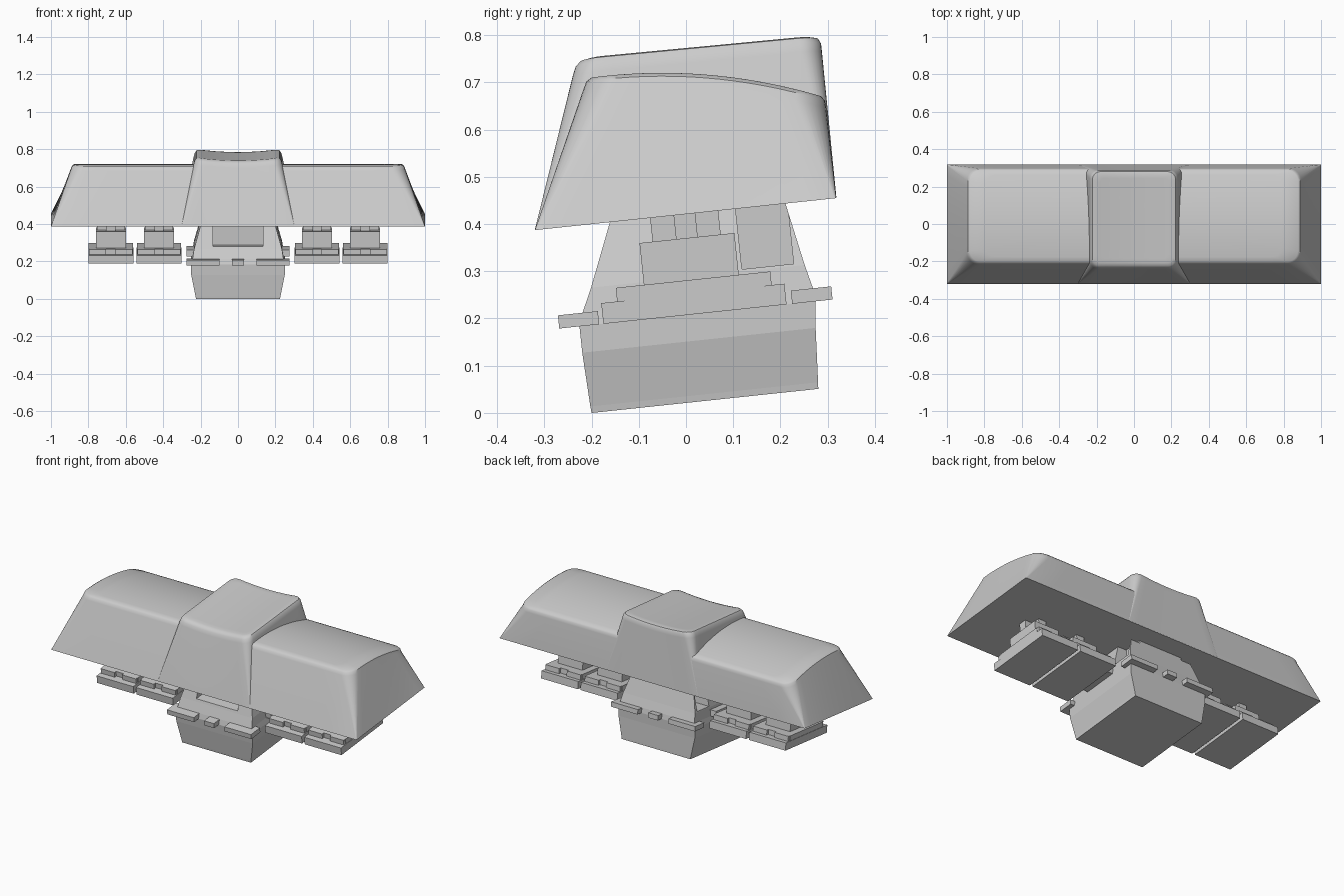
import bpy, bmesh, math
from mathutils import Matrix

if "Cube" in bpy.data.objects:
    bpy.data.objects.remove(bpy.data.objects["Cube"])

TILT = Matrix.Rotation(math.radians(6.06), 4, 'X')


def make(name, bm, angle=None):
    bmesh.ops.recalc_face_normals(bm, faces=bm.faces)
    me = bpy.data.meshes.new(name)
    bm.to_mesh(me)
    bm.free()
    ob = bpy.data.objects.new(name, me)
    bpy.context.collection.objects.link(ob)
    bpy.context.view_layer.objects.active = ob
    if angle:
        bpy.ops.object.select_all(action='DESELECT')
        ob.select_set(True)
        bpy.ops.object.shade_smooth_by_angle(angle=math.radians(angle))
    return ob


def bridge(bm, a, b):
    n = len(a)
    for i in range(n):
        bm.faces.new((a[i], a[(i + 1) % n], b[(i + 1) % n], b[i]))


def tilted_loft(name, sections):
    """Stack of rectangles (half width, front, back, height) in the tilted frame."""
    bm = bmesh.new()
    rings = []
    for hx, f, b, w in sections:
        rings.append([bm.verts.new(p) for p in
                      ((-hx, f, w), (hx, f, w), (hx, b, w), (-hx, b, w))])
    for a, b in zip(rings, rings[1:]):
        bridge(bm, a, b)
    bm.faces.new(rings[0])
    bm.faces.new(rings[-1])
    bm.transform(TILT)
    return make(name, bm)


def box(name, x0, x1, u0, u1, w0, w1):
    h, cx = (x1 - x0) / 2, (x0 + x1) / 2
    ob = tilted_loft(name, [(h, u0, u1, w0), (h, u0, u1, w1)])
    ob.location.x = cx
    return ob


def cut(ob, cutter):
    cutter.hide_render = True
    cutter.hide_viewport = True
    m = ob.modifiers.new("cut", 'BOOLEAN')
    m.operation = 'DIFFERENCE'
    m.solver = 'EXACT'
    m.object = cutter


def rounded_ring(hx, y0, y1, r, zf):
    """Rounded rectangle whose height follows zf(x, y)."""
    pts, arc, edge = [], 7, 12
    centres = [(hx - r, y0 + r, -90), (hx - r, y1 - r, 0),
               (-hx + r, y1 - r, 90), (-hx + r, y0 + r, 180)]
    corners = []
    for cx, cy, a0 in centres:
        angs = [math.radians(a0 + 90 * i / arc) for i in range(arc + 1)]
        corners.append([(cx + r * math.cos(a), cy + r * math.sin(a)) for a in angs])
    for k in range(4):
        pts += corners[k]
        (ax, ay), (bx, by) = corners[k][-1], corners[(k + 1) % 4][0]
        pts += [(ax + (bx - ax) * i / edge, ay + (by - ay) * i / edge)
                for i in range(1, edge)]
    return [(x, y, zf(x, y)) for x, y in pts]


def cap(name, rings, top):
    """Tapered shell closed below and covered by a curved top surface."""
    bm = bmesh.new()
    loops = [rounded_ring(*r) for r in rings]
    last = loops[-1]
    yc = (rings[-1][1] + rings[-1][2]) / 2
    for i in range(1, 10):
        t = 1 - i / 10
        pts = [(x * t, yc + (y - yc) * t) for x, y, _ in last]
        loops.append([(x, y, top(x, y)) for x, y in pts])
    vs = [[bm.verts.new(p) for p in lp] for lp in loops]
    for a, b in zip(vs, vs[1:]):
        bridge(bm, a, b)
    bm.faces.new(vs[0])
    c = bm.verts.new((0, yc, top(0, yc)))
    for i, v in enumerate(vs[-1]):
        bm.faces.new((v, vs[-1][(i + 1) % len(last)], c))
    return make(name, bm, 35)


def skirt(x, y):
    return 0.421 + 0.1062 * y


def bar_top(x, y):
    return 0.72 - 0.052 * ((y + 0.05) / 0.345) ** 2


def raised_top(x, y):
    return 0.753 + 0.095 * (y + 0.21) - 0.014 * (1 - (x / 0.21) ** 2)


# long convex bar
cap("bar_cap", [
    (1.0, -0.32, 0.318, 0.003, skirt),
    (0.893, -0.217, 0.297, 0.065, lambda x, y: bar_top(x, y) - 0.022),
    (0.887, -0.211, 0.294, 0.062, lambda x, y: bar_top(x, y) - 0.007),
    (0.876, -0.2, 0.286, 0.055, bar_top)], bar_top)

# raised centre with a dished top
cap("raised_cap", [
    (0.302, -0.32, 0.3185, 0.003, lambda x, y: skirt(x, y) + 0.001),
    (0.236, -0.24, 0.288, 0.045, lambda x, y: raised_top(x, y) - 0.035),
    (0.23, -0.234, 0.286, 0.045, lambda x, y: raised_top(x, y) - 0.015),
    (0.222, -0.224, 0.28, 0.042, lambda x, y: raised_top(x, y) - 0.004),
    (0.208, -0.208, 0.268, 0.035, raised_top)], raised_top)

# switch housing
tilted_loft("lower_housing", [
    (0.225, -0.199, 0.284, 0.021), (0.227, -0.2, 0.285, 0.035),
    (0.25, -0.205, 0.292, 0.15), (0.25, -0.205, 0.298, 0.206)])
upper = tilted_loft("upper_housing", [
    (0.25, -0.205, 0.298, 0.206), (0.243, -0.195, 0.295, 0.235),
    (0.235, -0.172, 0.283, 0.285), (0.195, -0.115, 0.255, 0.425)])

# front window and rear corner notches
cut(upper, box("window_cutter", -0.135, 0.135, -0.3, -0.11, 0.30, 0.41))
for s in (-1, 1):
    x = sorted((s * 0.14, s * 0.4))
    cut(upper, box("notch_cutter", x[0], x[1], 0.15, 0.26, 0.29, 0.5))

# mounting flange pieces, front and back
for u0, u1, side in ((-0.248, -0.163, "front"), (0.248, 0.334, "back")):
    for x0, x1 in ((-0.275, -0.1), (-0.032, 0.032), (0.1, 0.275)):
        box(side + "_flange", x0, x1, u0, u1, 0.206, 0.234)

# side clips
for s in (-1, 1):
    x = sorted((s * 0.2, s * 0.276))
    box("side_clip", x[0], x[1], -0.06, 0.142, 0.235, 0.27)

# stabiliser supports under each half of the bar
for s in (-1, 1):
    for c in (0.422, 0.68):
        x = s * c
        box("support_base", x - 0.12, x + 0.12, -0.154, 0.236, 0.206, 0.25)
        box("support_step", x - 0.118, x + 0.118, -0.105, 0.194, 0.25, 0.279)
        for u0, u1 in ((-0.12, -0.105), (0.194, 0.209)):
            for k in (-0.07, 0.07):
                box("support_lug", x + k - 0.045, x + k + 0.045, u0, u1, 0.25, 0.279)
        box("support_block", x - 0.08, x + 0.08, -0.06, 0.142, 0.279, 0.368)
        box("support_cross", x - 0.075, x + 0.075, 0.018, 0.064, 0.368, 0.425)
        box("support_rib", x - 0.025, x + 0.025, -0.032, 0.113, 0.368, 0.425)
